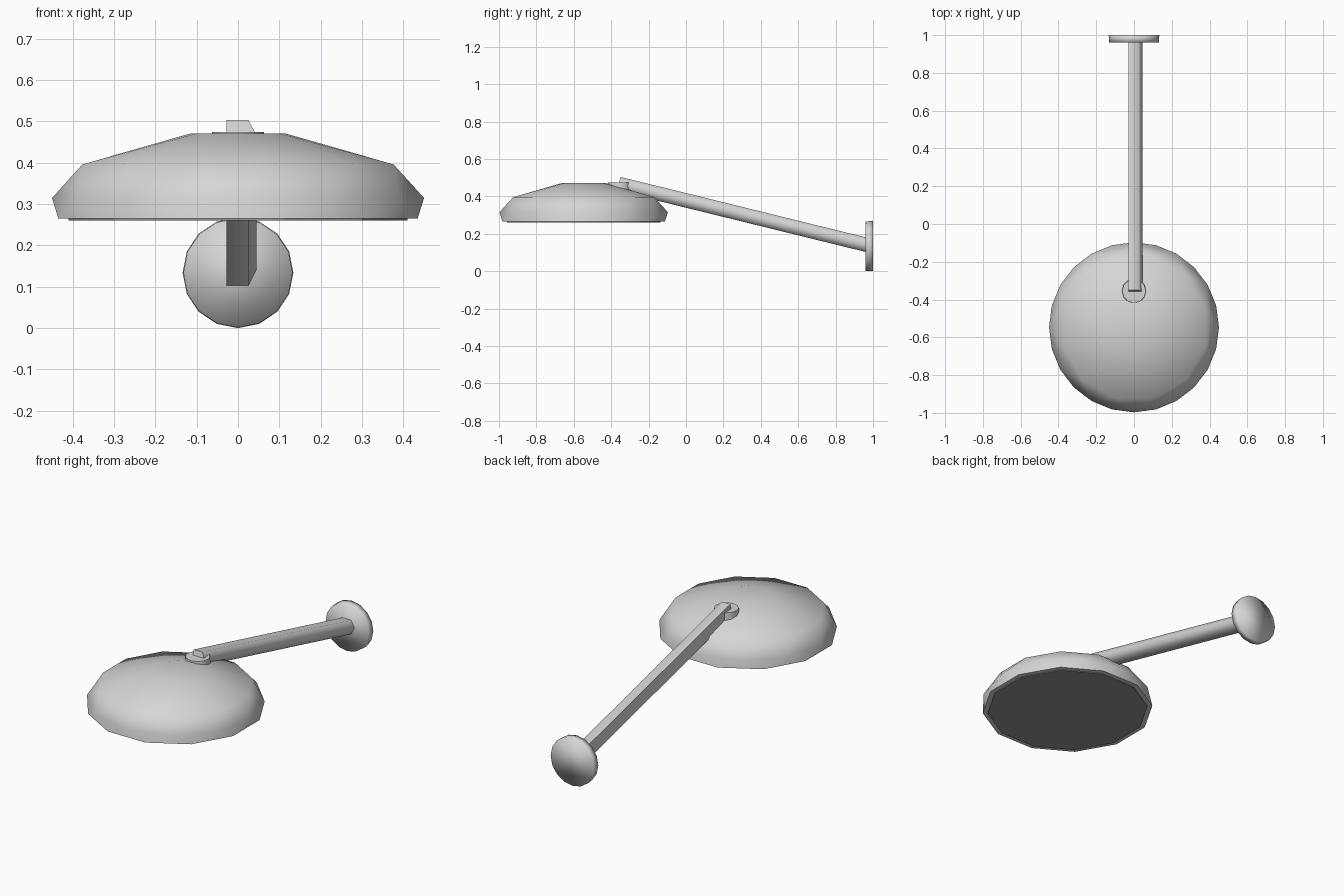
import bpy
import bmesh
from math import radians, sin, cos, pi
from mathutils import Matrix, Vector

if "Cube" in bpy.data.objects:
    bpy.data.objects.remove(bpy.data.objects["Cube"])


def material(name, level):
    """Neutral flat colour of the given brightness."""
    mat = bpy.data.materials.new(name)
    mat.use_nodes = True
    colour = (level, level, level, 1)
    mat.diffuse_color = colour
    mat.node_tree.nodes["Principled BSDF"].inputs["Base Color"].default_value = colour
    return mat


light_grey = material("light_grey", 0.67)
dark_grey = material("dark_grey", 0.29)


def ring(radius, z, sides, turn=0):
    """Points of a level ring, turned by a fraction of one side."""
    angles = [2 * pi * (i + turn) / sides for i in range(sides)]
    return [Vector((radius * cos(a), radius * sin(a), z)) for a in angles]


def hull(name, points, matrix, mat, angle=180):
    """Convex solid around the points, smoothed below the given angle."""
    bm = bmesh.new()
    for p in points:
        bm.verts.new(matrix @ p)
    bmesh.ops.convex_hull(bm, input=bm.verts)
    bmesh.ops.dissolve_limit(bm, angle_limit=radians(0.5), verts=bm.verts, edges=bm.edges)
    bmesh.ops.recalc_face_normals(bm, faces=bm.faces)
    mesh = bpy.data.meshes.new(name)
    bm.to_mesh(mesh)
    bm.free()
    mesh.materials.append(mat)
    obj = bpy.data.objects.new(name, mesh)
    bpy.context.collection.objects.link(obj)
    bpy.ops.object.select_all(action="DESELECT")
    obj.select_set(True)
    bpy.context.view_layer.objects.active = obj
    bpy.ops.object.shade_smooth_by_angle(angle=radians(angle))


# Lamp shade: low-poly dome with staggered rings
shade_place = Matrix.Translation((0, -0.547, 0))
shade_rings = [(0.45, 0.265, 0.5), (0.45, 0.315, 0), (0.39, 0.396, 0.5), (0.115, 0.471, 0)]
hull("shade", [p for r, z, t in shade_rings for p in ring(r, z, 12, t)], shade_place,
     light_grey, 70)

# Dark diffuser plate under the shade
hull("diffuser", ring(0.424, 0.261, 12, 0.5) + ring(0.424, 0.267, 12, 0.5), shade_place,
     dark_grey, 30)

# Pivot cap where the arm meets the shade
hull("pivot_cap", ring(0.066, 0.42, 12) + ring(0.063, 0.475, 12),
     Matrix.Translation((0, -0.355, 0)), light_grey, 60)

# Sloping arm with a five-sided section
start, end = Vector((0, -0.359, 0.4665)), Vector((0, 0.98, 0.137))
along = (end - start).normalized()
up = Vector((1, 0, 0)).cross(along)
section = [(-0.028, -0.038), (0.025, -0.038), (0.045, 0), (0.025, 0.038), (-0.028, 0.038)]
arm_points = [base + Vector((x, 0, 0)) + up * h for base in (start, end) for x, h in section]
hull("arm", arm_points, Matrix.Identity(4), light_grey, 85)

# Round wall plate, slightly narrower at the front
hull("wall_plate", ring(0.134, -0.02, 16) + ring(0.132, 0.02, 16),
     Matrix.Translation((0, 0.98, 0.134)) @ Matrix.Rotation(pi / 2, 4, "X"), light_grey)
